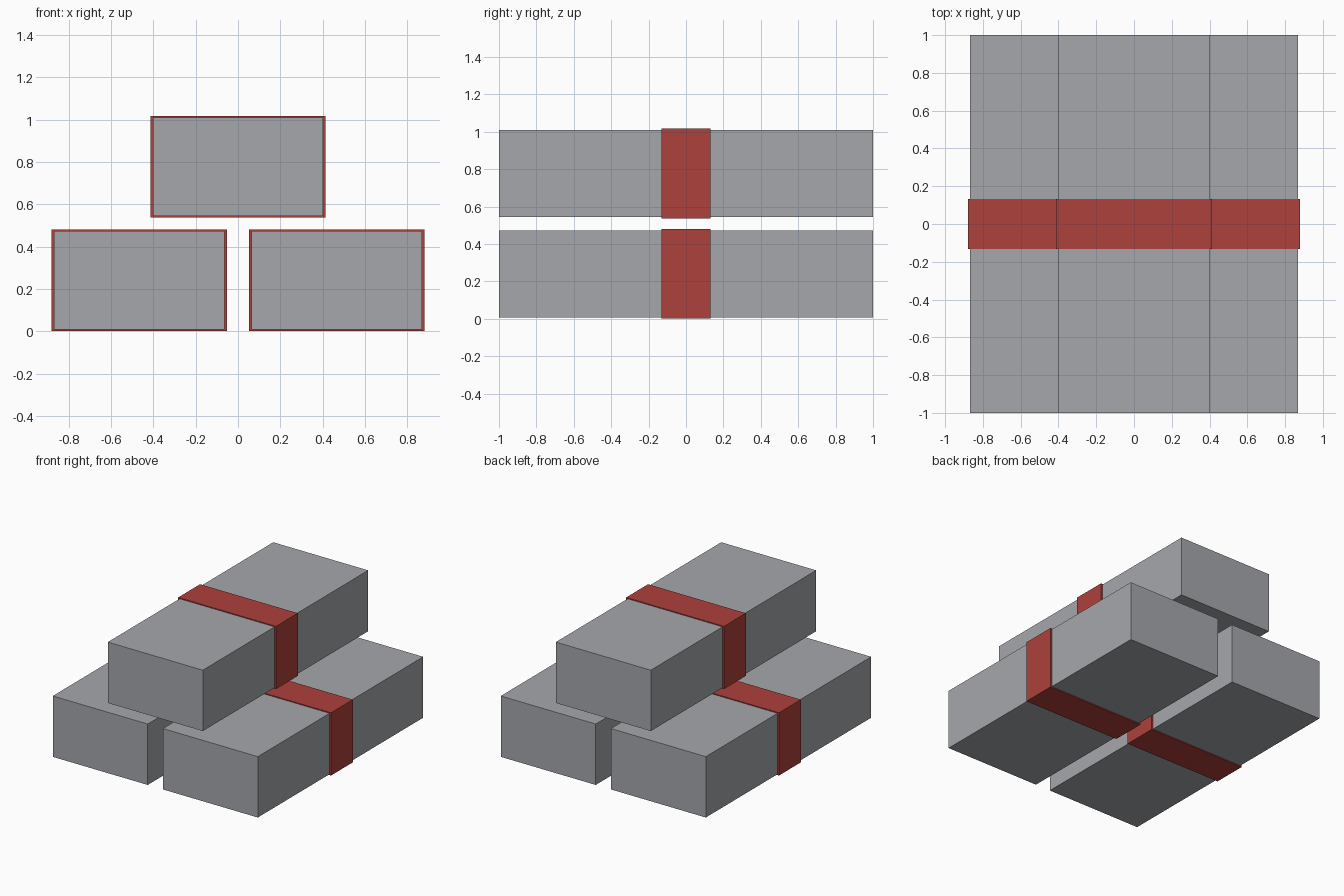
import bpy

cube = bpy.data.objects.get("Cube")
if cube:
    bpy.data.objects.remove(cube, do_unlink=True)


def make_material(name, rgb):
    mat = bpy.data.materials.new(name)
    mat.use_nodes = True
    color = (*rgb, 1)
    mat.diffuse_color = color
    mat.node_tree.nodes["Principled BSDF"].inputs["Base Color"].default_value = color
    return mat


grey = make_material("grey", (0.38, 0.39, 0.41))
red = make_material("red", (0.42, 0.052, 0.043))


def box(name, center, size, mat):
    bpy.ops.mesh.primitive_cube_add(size=1, location=center)
    obj = bpy.context.object
    obj.name = name
    obj.scale = size
    bpy.ops.object.transform_apply(location=False, rotation=False, scale=True)
    obj.data.materials.append(mat)


BAR = (0.804, 2.0, 0.466)
BAND = (0.828, 0.264, 0.48)

# Two bricks below and one resting centrally above, each with a wrapped band
stack = {"left": (0.466, 0.24), "right": (-0.466, 0.24), "top": (0, 0.777)}
for label, (x, z) in stack.items():
    box(label + "_brick", (x, 0, z), BAR, grey)
    box(label + "_band", (x, 0, z), BAND, red)
